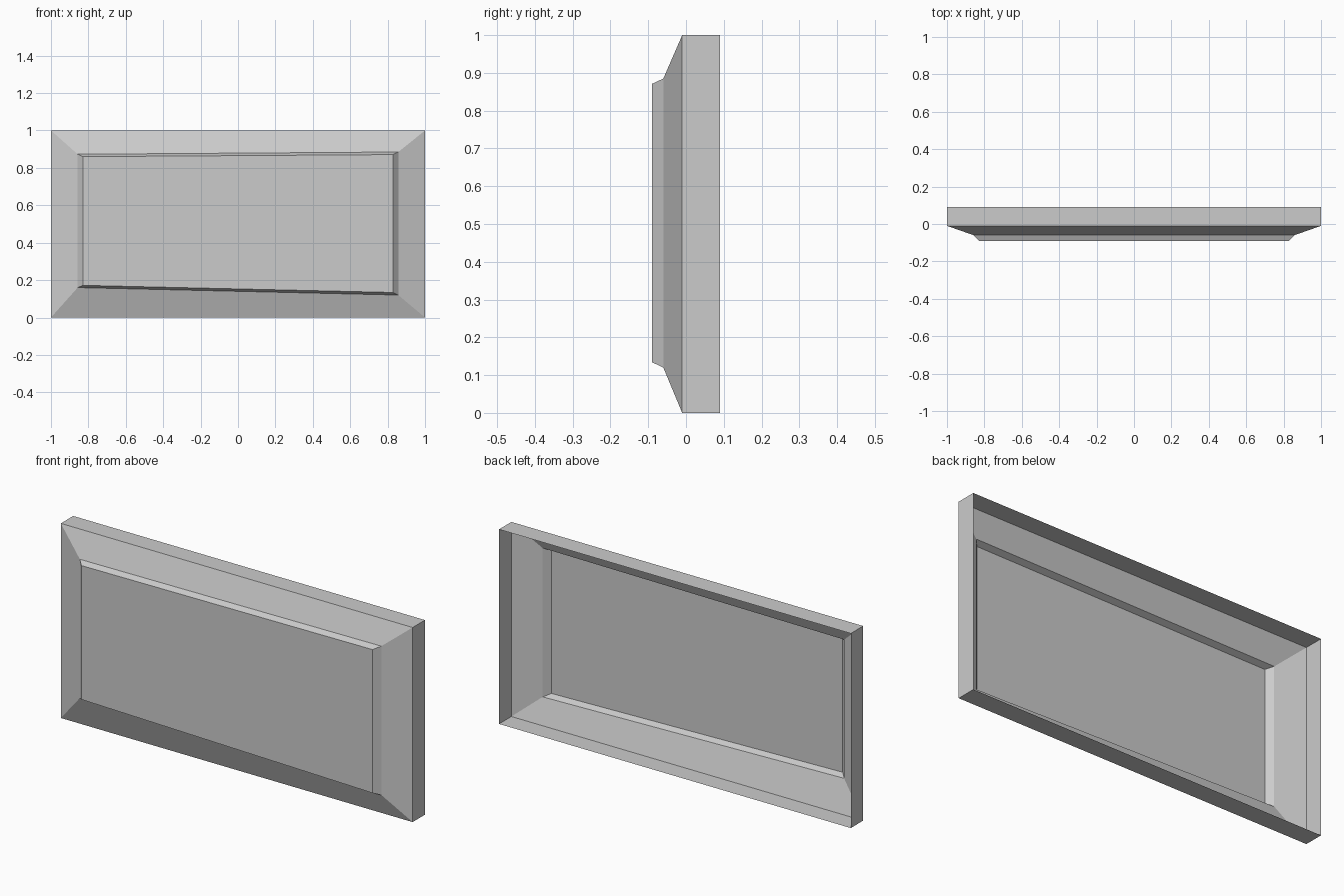
import bpy
import bmesh

if "Cube" in bpy.data.objects:
    bpy.data.objects.remove(bpy.data.objects["Cube"], do_unlink=True)

# Single plain grey
grey = bpy.data.materials.new("plain_grey")
grey.use_nodes = True
colour = (0.6, 0.6, 0.6, 1)
grey.diffuse_color = colour
grey.node_tree.nodes["Principled BSDF"].inputs["Base Color"].default_value = colour

# Rings from the open back to the raised front:
# depth, half width, (bottom, top) on the -x side, (bottom, top) on the +x side
rings = [
    (0.09, 1.0, (0, 1), (0, 1)),
    (-0.01, 1.0, (0, 1), (0, 1)),
    (-0.06, 0.857, (0.16, 0.873), (0.12, 0.885)),
    (-0.09, 0.828, (0.172, 0.86), (0.134, 0.871)),
]


def add_ring(bm, y, half, near, far):
    corners = [(-half, near[0]), (half, far[0]), (half, far[1]), (-half, near[1])]
    return [bm.verts.new((x, y, z)) for x, z in corners]


# Hollow panel shell: side walls, sloped border, small bevel, flat front
bm = bmesh.new()
loops = [add_ring(bm, *ring) for ring in rings]
for back, front in zip(loops, loops[1:]):
    for i in range(4):
        j = (i + 1) % 4
        bm.faces.new((back[i], back[j], front[j], front[i]))
front_face = bm.faces.new(loops[-1])
bmesh.ops.recalc_face_normals(bm, faces=bm.faces)
front_face.normal_update()
if front_face.normal.y > 0:
    bmesh.ops.reverse_faces(bm, faces=bm.faces)

mesh = bpy.data.meshes.new("panel_shell")
bm.to_mesh(mesh)
bm.free()
mesh.materials.append(grey)
panel = bpy.data.objects.new("panel_shell", mesh)
bpy.context.collection.objects.link(panel)
